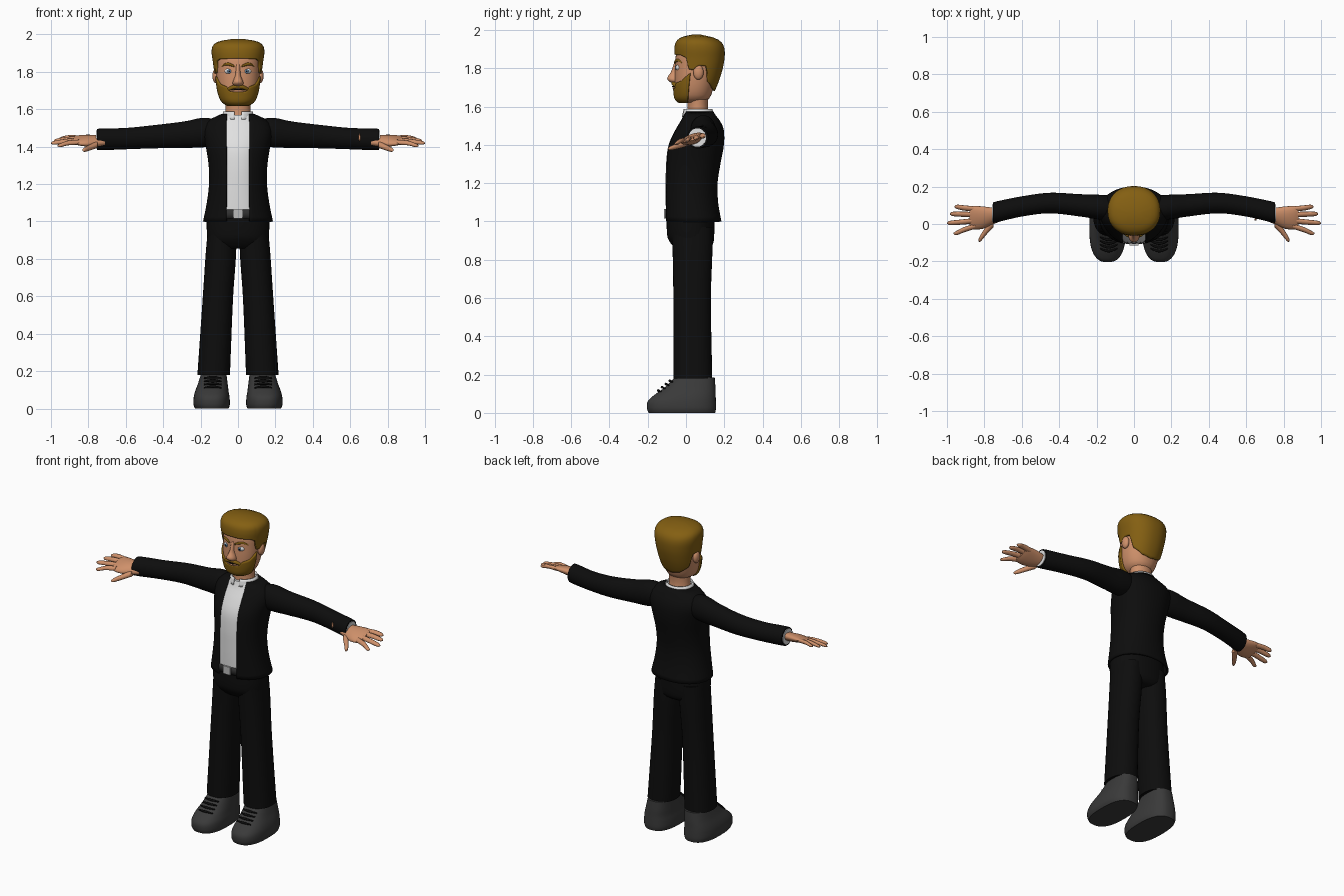
import bpy, bmesh, math
from mathutils import Vector

cube = bpy.data.objects.get("Cube")
if cube:
    bpy.data.objects.remove(cube, do_unlink=True)


def material(name, r, g, b):
    m = bpy.data.materials.new(name)
    m.use_nodes = True
    m.diffuse_color = (r, g, b, 1)
    m.node_tree.nodes["Principled BSDF"].inputs["Base Color"].default_value = (r, g, b, 1)
    return m


SKIN = material("skin", .62, .28, .145)
HAIR = material("golden brown hair", .23, .115, .006)
SUIT = material("black cloth", .004, .004, .004)
WHITE = material("white shirt", .75, .75, .75)
SHOE = material("dark grey shoe", .042, .042, .042)
BELT = material("belt grey", .03, .03, .03)
BUCKLE = material("buckle grey", .5, .5, .5)
IRIS = material("blue iris", .16, .28, .42)


def curve(rows, t, smooth=True):
    """Interpolate rows keyed on their first value."""
    t = min(max(t, rows[0][0]), rows[-1][0])
    i = 0
    while i < len(rows) - 2 and t > rows[i + 1][0]:
        i += 1
    p, q = Vector(rows[i]), Vector(rows[i + 1])
    h = q[0] - p[0]
    u = (t - p[0]) / h
    if not smooth:
        return p.lerp(q, u)
    before, after = Vector(rows[max(i - 1, 0)]), Vector(rows[min(i + 2, len(rows) - 1)])
    mp = (q - before) / (q[0] - before[0]) * h
    mq = (after - p) / (after[0] - p[0]) * h
    c = u * u * (3 - 2 * u)
    return p * (1 - c) + q * c + mp * u * (1 - u) ** 2 - mq * u * u * (1 - u)


def loft(bm, rings, closed=True, caps=(True, True)):
    grid = [[bm.verts.new(p) for p in ring] for ring in rings]
    n = len(grid[0])
    for lo, hi in zip(grid, grid[1:]):
        for j in range(n if closed else n - 1):
            k = (j + 1) % n
            bm.faces.new((lo[j], lo[k], hi[k], hi[j]))
    if caps[0]:
        bm.faces.new(grid[0][::-1])
    if caps[1]:
        bm.faces.new(grid[-1])


def finish(bm, name, mat, thick=0):
    if not thick:
        bmesh.ops.recalc_face_normals(bm, faces=bm.faces)
    me = bpy.data.meshes.new(name)
    bm.to_mesh(me)
    bm.free()
    me.shade_smooth()
    me.set_sharp_from_angle(angle=math.radians(50))
    me.materials.append(mat)
    ob = bpy.data.objects.new(name, me)
    bpy.context.collection.objects.link(ob)
    if thick:
        mod = ob.modifiers.new("thickness", 'SOLIDIFY')
        mod.thickness, mod.offset = thick, -1
    return ob


def power(v, e):
    return math.copysign(abs(v) ** e, v)


def shell(bm, prof, low, high, span=None, gap=0, side=1, e=1, n=40, steps=16, caps=(True, True)):
    """Upright loft; profile rows are z, half width, front y, back y, centre x."""
    prof = [tuple(r) + (0,) * (5 - len(r)) for r in prof]
    closed = span is None and not gap
    a0, a1 = span or (0, 360)
    rings = []
    for i in range(steps + 1):
        ring = []
        for j in range(n):
            u = j / (n if closed else n - 1)
            d = a0 + (a1 - a0) * u
            lo, hi = (f(d) if callable(f) else f for f in (low, high))
            z = lo + (hi - lo) * i / steps
            _, rx, yf, yb, cx = curve(prof, z)
            a = math.radians(d)
            if gap:
                g = math.asin(min(gap / rx, .9))
                a = g + u * (2 * math.pi - 2 * g)
            ring.append((side * (cx + rx * power(math.sin(a), e)),
                         (yf + yb) / 2 - (yb - yf) / 2 * power(math.cos(a), e), z))
        rings.append(ring)
    loft(bm, rings, closed, caps if closed else (False, False))


def limb(bm, rows, side=1, n=16, steps=14, shear=0):
    """Sideways loft; rows are x, y, z, half depth, half height."""
    rings = []
    for i in range(steps + 1):
        x = rows[0][0] + (rows[-1][0] - rows[0][0]) * i / steps
        _, y, z, ry, rz = curve(rows, x)
        ring = []
        for j in range(n):
            a = 2 * math.pi * j / n
            py = y + ry * math.cos(a)
            ring.append((side * x, py, z + rz * math.sin(a) + shear * (py - .02)))
        rings.append(ring)
    loft(bm, rings)


def ball(name, loc, size, mat):
    bm = bmesh.new()
    bmesh.ops.create_uvsphere(bm, u_segments=20, v_segments=12, radius=1)
    bmesh.ops.scale(bm, vec=size, verts=bm.verts)
    bmesh.ops.translate(bm, vec=loc, verts=bm.verts)
    return finish(bm, name, mat)


def upright(name, mat, prof, low, high, thick=0, **kw):
    bm = bmesh.new()
    shell(bm, prof, low, high, **kw)
    return finish(bm, name, mat, thick)


# Jacket with an open front, shirt and collar
TORSO = [(1.0, .187, -.11, .185), (1.1, .167, -.112, .168), (1.2, .155, -.112, .165),
         (1.3, .157, -.11, .18), (1.4, .172, -.097, .198), (1.48, .185, -.06, .197),
         (1.53, .168, -.03, .175), (1.56, .125, -.018, .15), (1.575, .088, -.015, .142)]
upright("jacket", SUIT, TORSO, 1.0, 1.575, .012, gap=.057, n=56, steps=24, e=.92)
INNER = [(z, rx - .014, yf + .006, yb - .014) for z, rx, yf, yb in TORSO]
upright("shirt", WHITE, INNER, 1.05, 1.57, e=.92, steps=20)
upright("collar", WHITE, [(1.54, .09, -.025, .148), (1.588, .079, -.014, .138)],
        1.545, 1.588, .008, gap=.02, steps=3)

# Belt and buckle
upright("belt", BELT, [(1.01, .17, -.108, .15), (1.07, .168, -.109, .15)],
        1.017, 1.063, .01, span=(-28, 28), steps=2, e=.92)
bm = bmesh.new()
bmesh.ops.create_cube(bm, size=1)
bmesh.ops.scale(bm, vec=(.05, .012, .05), verts=bm.verts)
bmesh.ops.translate(bm, vec=(0, -.109, 1.04), verts=bm.verts)
finish(bm, "buckle", BUCKLE)

# Trousers: pelvis and two legs
LEG = [(.18, .087, -.065, .137, .13), (.6, .081, -.066, .13, .107),
       (.85, .081, -.07, .138, .09), (.97, .074, -.075, .138, .085)]
bm = bmesh.new()
shell(bm, [(.855, .1, -.05, .115), (.875, .15, -.072, .138), (.92, .165, -.097, .147),
           (1.05, .167, -.1, .147)], .855, 1.05, e=.9)
for s in (1, -1):
    shell(bm, LEG, .18, .97, side=s, e=.9, n=32)
finish(bm, "trousers", SUIT)

for s, tag in ((1, "left"), (-1, "right")):
    # Shoe and laces
    upright(tag + "_shoe", SHOE,
            [(0, .09, -.195, .152, .14), (.02, .097, -.203, .156, .141), (.06, .096, -.2, .156, .141),
             (.09, .09, -.17, .155, .14), (.13, .08, -.115, .154, .135), (.185, .068, -.06, .15, .13)],
            0, .185, side=s, e=.78, n=48, steps=20)
    bm = bmesh.new()
    for k in range(4):
        y, z = -.085 - .02 * k, .168 - .017 * k
        limb(bm, [(.087, y + .014, z - .006, .004, .004), (.135, y, z, .007, .007),
                  (.183, y + .014, z - .006, .004, .004)], s, n=8, steps=8)
    finish(bm, tag + "_laces", SUIT)

    # Sleeve and cuff
    bm = bmesh.new()
    limb(bm, [(.09, .085, 1.478, .06, .06), (.18, .09, 1.476, .066, .079), (.28, .099, 1.465, .06, .071),
              (.45, .112, 1.453, .055, .062), (.6, .094, 1.443, .054, .057),
              (.73, .066, 1.439, .056, .058), (.755, .06, 1.438, .055, .057)], s, n=28, steps=26)
    finish(bm, tag + "_sleeve", SUIT)
    bm = bmesh.new()
    limb(bm, [(.74, .062, 1.438, .046, .048), (.758, .059, 1.438, .046, .048)], s, n=24, steps=1)
    finish(bm, tag + "_cuff", WHITE)

    # Hand: palm, fingers and thumb
    bm = bmesh.new()
    limb(bm, [(.71, .05, 1.425, .034, .026), (.76, .042, 1.425, .046, .028), (.81, .034, 1.428, .06, .026),
              (.86, .034, 1.43, .062, .018), (.88, .034, 1.43, .054, .011)], s, n=20, shear=.3)
    for base, tip, reach in ((.08, .092, .96), (.05, .054, .985), (.018, .005, 1.0), (-.012, -.05, .965)):
        limb(bm, [(.85, base, 1.432, .014, .013), (.91, (base + tip) / 2, 1.432, .014, .012),
                  (reach - .012, tip, 1.424, .011, .009), (reach, tip, 1.423, .003, .003)],
             s, n=10, shear=.25)
    limb(bm, [(.75, .015, 1.415, .03, .018), (.79, -.035, 1.41, .023, .015),
              (.822, -.078, 1.408, .017, .011), (.832, -.088, 1.408, .005, .004)], s, n=12, shear=.25)
    finish(bm, tag + "_hand", SKIN)

    # Ear, eye and eyebrow
    ball(tag + "_ear", (s * .119, .065, 1.778), (.018, .027, .038), SKIN)
    ball(tag + "_eye", (s * .048, -.031, 1.803), (.024, .023, .019), WHITE)
    ball(tag + "_iris", (s * .047, -.052, 1.803), (.011, .004, .011), IRIS)
    ball(tag + "_pupil", (s * .047, -.0555, 1.803), (.005, .002, .005), SUIT)
    bm = bmesh.new()
    limb(bm, [(.02, -.058, 1.83, .005, .005), (.045, -.05, 1.84, .007, .008),
              (.07, -.036, 1.84, .006, .006), (.088, -.02, 1.828, .003, .003)], s, n=8)
    finish(bm, tag + "_eyebrow", HAIR)

ball("cuff_button", (.65, .024, 1.45), (.006, .006, .02), SKIN)

# Neck, head and nose
upright("neck", SKIN, [(1.53, .072, .0, .125), (1.6, .066, .008, .115), (1.68, .07, 0, .12)], 1.53, 1.68)
HEAD = [(1.622, .052, -.03, .09), (1.64, .08, -.05, .12), (1.68, .1, -.058, .138), (1.74, .112, -.06, .155),
        (1.81, .116, -.057, .17), (1.88, .115, -.05, .17), (1.93, .09, -.02, .14)]
upright("head", SKIN, HEAD, 1.622, 1.93, e=.93)
upright("nose", SKIN, [(1.722, .016, -.072, -.03), (1.735, .029, -.093, -.03), (1.75, .027, -.098, -.03),
                       (1.78, .015, -.079, -.03), (1.84, .012, -.058, -.03)], 1.722, 1.84, n=20)

# Hair with a hairline that drops behind the ears
HAIRLINE = [(0, 1.872), (45, 1.868), (60, 1.855), (68, 1.795), (80, 1.79), (88, 1.815),
            (106, 1.81), (118, 1.73), (150, 1.69), (180, 1.68)]
upright("hair", HAIR, [(1.67, .095, -.05, .145), (1.72, .113, -.06, .167), (1.78, .124, -.062, .187),
                       (1.85, .134, -.06, .201), (1.91, .141, -.06, .199), (1.945, .13, -.047, .175),
                       (1.965, .095, -.015, .13), (1.975, .035, .03, .08)],
        lambda d: curve(HAIRLINE, 180 - abs(180 - d), False)[1], 1.975, .02,
        n=72, steps=22, e=.9, caps=(False, True))

# Beard, moustache and mouth
BEARD = [(z - .004, rx + .008, yf - .008, yb) for z, rx, yf, yb in HEAD]
CHEEK = [(0, 1.692), (22, 1.694), (32, 1.722), (55, 1.735), (78, 1.775)]
upright("beard", HAIR, BEARD, 1.618, lambda d: curve(CHEEK, abs(d), False)[1], .014,
        span=(-78, 78), e=.93, n=41, steps=10)
bm = bmesh.new()
limb(bm, [(-.058, -.048, 1.704, .006, .008), (-.03, -.062, 1.717, .01, .011), (0, -.068, 1.72, .009, .009),
          (.03, -.062, 1.717, .01, .011), (.058, -.048, 1.704, .006, .008)], n=12)
finish(bm, "moustache", HAIR)
bm = bmesh.new()
limb(bm, [(-.04, -.052, 1.697, .006, .004), (0, -.062, 1.697, .008, .007), (.04, -.052, 1.697, .006, .004)], n=10)
finish(bm, "lips", SKIN)
bm = bmesh.new()
limb(bm, [(-.038, -.056, 1.704, .005, .002), (0, -.068, 1.705, .005, .003), (.038, -.056, 1.704, .005, .002)], n=8)
finish(bm, "mouth_line", SUIT)
